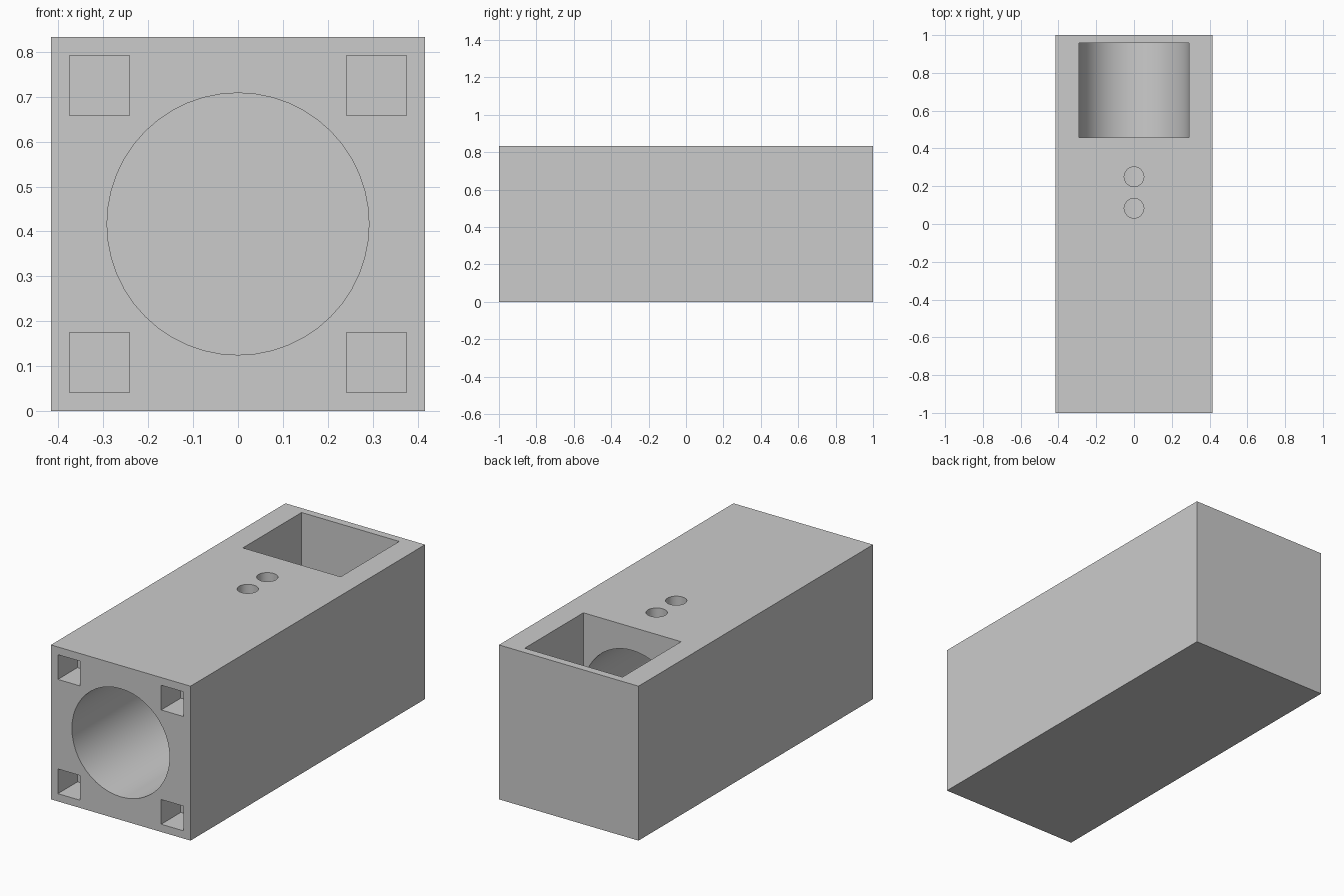
import bpy
import math

cube = bpy.data.objects.get("Cube")
if cube:
    bpy.data.objects.remove(cube, do_unlink=True)

U = 1 / 24                      # design module
WIDTH, LENGTH = 20 * U, 48 * U
MID = WIDTH / 2                 # bore axis height
BORE_R = 7 * U
SLOT_FRONT, SLOT_BACK = 11 * U, 23 * U

grey = bpy.data.materials.new("plain_grey")
grey.use_nodes = True
colour = (0.6, 0.6, 0.6, 1)
grey.diffuse_color = colour
grey.node_tree.nodes["Principled BSDF"].inputs["Base Color"].default_value = colour


def box(name, low, high):
    """Box between two opposite corners."""
    bpy.ops.mesh.primitive_cube_add(
        size=1, location=[(a + b) / 2 for a, b in zip(low, high)])
    obj = bpy.context.object
    obj.name = name
    obj.scale = [b - a for a, b in zip(low, high)]
    bpy.ops.object.transform_apply(location=True, rotation=True, scale=True)
    return obj


def cylinder(name, radius, depth, centre, sides, tilt=0):
    bpy.ops.mesh.primitive_cylinder_add(
        vertices=sides, radius=radius, depth=depth,
        location=centre, rotation=(tilt, 0, 0))
    obj = bpy.context.object
    obj.name = name
    bpy.ops.object.transform_apply(location=True, rotation=True, scale=True)
    return obj


# Main block
body = box("housing_block", (-MID, -LENGTH / 2, 0), (MID, LENGTH / 2, WIDTH))
cutters = []

# Long round bore, open at the front
start = -LENGTH / 2 - U
cutters.append(cylinder("bore_cutter", BORE_R, SLOT_BACK - start,
                        (0, (SLOT_BACK + start) / 2, MID), 48, math.pi / 2))

# Loading slot opening into the bore from the top
cutters.append(box("slot_cutter", (-BORE_R, SLOT_FRONT, MID),
                   (BORE_R, SLOT_BACK, WIDTH + U)))

# Two small holes through the top into the bore
for y in (2 * U, 6 * U):
    cutters.append(cylinder("top_hole_cutter", 1.25 * U, WIDTH + U - MID,
                            (0, y, (WIDTH + U + MID) / 2), 32))

# Square corner pockets in the front
for sx in (-1, 1):
    for sz in (-1, 1):
        xs = sorted((sx * 5.8 * U, sx * 9 * U))
        zs = sorted((MID + sz * 5.8 * U, MID + sz * 9 * U))
        cutters.append(box("corner_pocket_cutter", (xs[0], start, zs[0]),
                           (xs[1], -LENGTH / 2 + 4 * U, zs[1])))

for cutter in cutters:
    cutter.hide_render = True
    cutter.hide_set(True)
    cutter.display_type = 'WIRE'
    cut = body.modifiers.new(cutter.name, 'BOOLEAN')
    cut.operation = 'DIFFERENCE'
    cut.solver = 'EXACT'
    cut.object = cutter

# Apply the cuts, then drop the helpers
bpy.ops.object.select_all(action='DESELECT')
body.select_set(True)
bpy.context.view_layer.objects.active = body
for name in [m.name for m in body.modifiers]:
    bpy.ops.object.modifier_apply(modifier=name)
for cutter in cutters:
    bpy.data.objects.remove(cutter, do_unlink=True)

body.data.materials.clear()
body.data.materials.append(grey)
bpy.ops.object.shade_smooth_by_angle(angle=math.radians(30))
